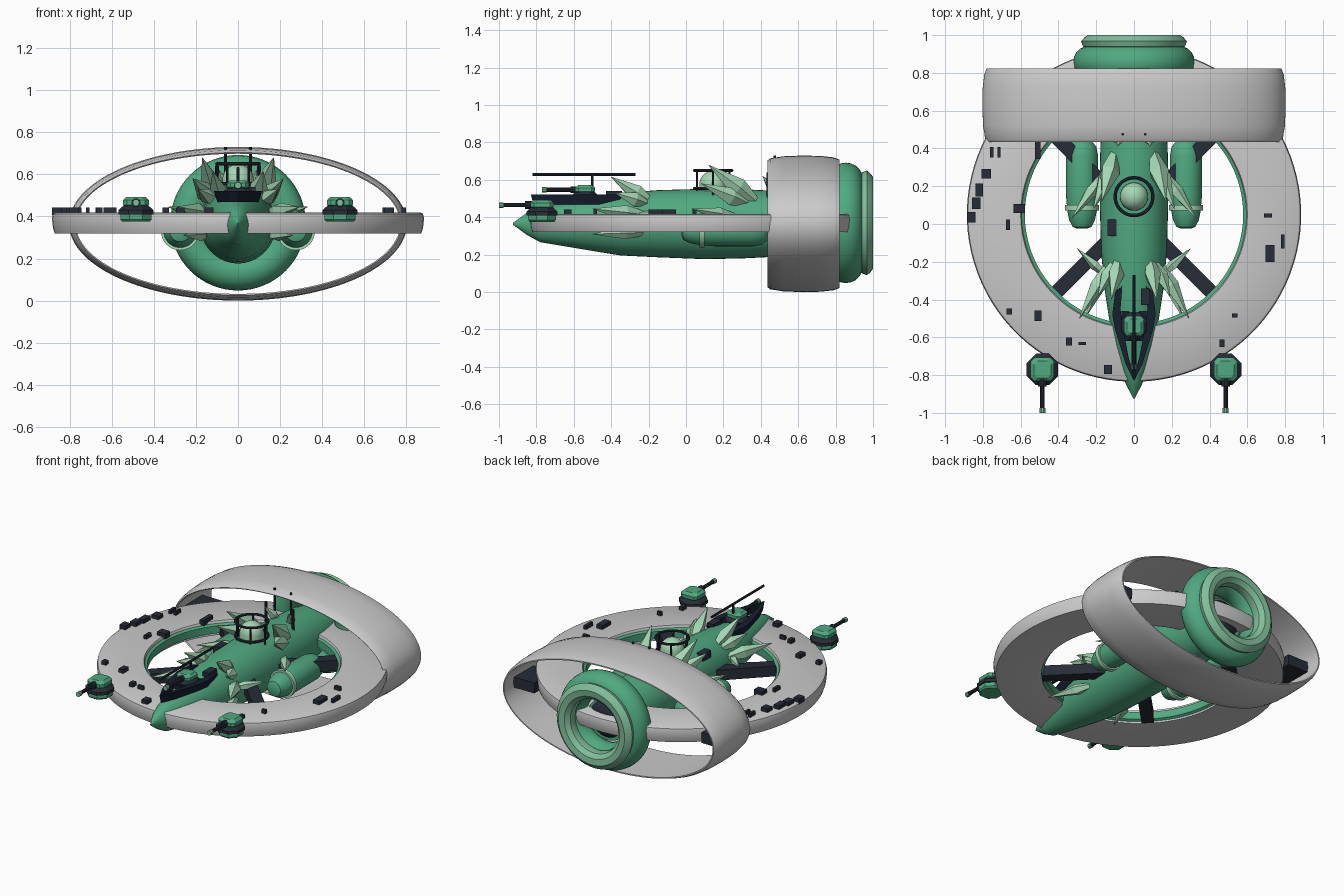
import bpy, bmesh
from math import sin, cos, pi, radians
from mathutils import Vector

if "Cube" in bpy.data.objects:
    bpy.data.objects.remove(bpy.data.objects["Cube"])


def material(name, rgb):
    m = bpy.data.materials.new(name)
    m.diffuse_color = (*rgb, 1)
    m.use_nodes = True
    m.node_tree.nodes["Principled BSDF"].inputs["Base Color"].default_value = m.diffuse_color
    return m


GREEN = material("green", (.08, .40, .22))
LIGHT = material("pale_green", (.38, .68, .46))
MID = material("mid_green", (.22, .52, .33))
DARK = material("dark", (.02, .025, .037))
NAVY = material("navy", (.008, .014, .028))


def finish(name, bm, mat, smooth):
    bmesh.ops.recalc_face_normals(bm, faces=bm.faces[:])
    me = bpy.data.meshes.new(name)
    bm.to_mesh(me)
    bm.free()
    ob = bpy.data.objects.new(name, me)
    bpy.context.collection.objects.link(ob)
    if mat:
        me.materials.append(mat)
    if smooth:
        bpy.ops.object.select_all(action='DESELECT')
        ob.select_set(True)
        bpy.context.view_layer.objects.active = ob
        bpy.ops.object.shade_smooth_by_angle(angle=radians(35))
    return ob


def skin(name, rings, mat=None, wrap=False, smooth=True):
    """Bridge closed rings of points; wrap joins last to first, otherwise cap the ends."""
    bm = bmesh.new()
    vs = [[bm.verts.new(p) for p in r] for r in rings]
    n = len(vs[0])
    pairs = list(zip(vs, vs[1:])) + ([(vs[-1], vs[0])] if wrap else [])
    for a, b in pairs:
        for i in range(n):
            j = (i + 1) % n
            bm.faces.new((a[i], a[j], b[j], b[i]))
    if not wrap:
        bm.faces.new(vs[0])
        bm.faces.new(vs[-1])
    return finish(name, bm, mat, smooth)


def ring_y(x, y, z, rx, rz, n=32):
    return [(x + rx * cos(2 * pi * i / n), y, z + rz * sin(2 * pi * i / n)) for i in range(n)]


def ring_z(x, y, z, r, n=32):
    return [(x + r * cos(2 * pi * (i + .5) / n), y + r * sin(2 * pi * (i + .5) / n), z) for i in range(n)]


def box(name, c, size, mat, rot=0):
    bm = bmesh.new()
    bmesh.ops.create_cube(bm, size=1)
    bmesh.ops.scale(bm, vec=size, verts=bm.verts)
    ob = finish(name, bm, mat, False)
    ob.location = c
    ob.rotation_euler.z = rot
    return ob


def spike(name, a, b, prof, mat, n, smooth):
    """Sweep (fraction, radius) profile from point a to point b."""
    a, b = Vector(a), Vector(b)
    q = (b - a).to_track_quat('Z', 'Y')
    rings = [[a + (b - a) * t + q @ Vector((r * cos(2 * pi * i / n), r * sin(2 * pi * i / n), 0))
              for i in range(n)] for t, r in prof]
    return skin(name, rings, mat, smooth=smooth)


def rod(name, a, b, r, mat=DARK, n=10):
    return spike(name, a, b, ((0, r), (1, r)), mat, n, True)


# main hull: y, half width, bottom z, top z
hull = [(-.925, .003, .36, .37), (-.85, .042, .305, .425), (-.78, .068, .267, .452), (-.65, .102, .245, .478),
        (-.5, .132, .22, .507), (-.35, .155, .196, .53), (-.15, .174, .186, .545), (.1, .181, .176, .552),
        (.3, .181, .18, .55), (.5, .175, .19, .54), (.7, .165, .205, .525), (.84, .14, .23, .50)]
skin("hull", [ring_y(0, y, (b + t) / 2, w, (t - b) / 2, 40) for y, w, b, t in hull], GREEN)

# flat ring deck and its green inner liner
CY = .05
skin("deck_ring", [ring_z(0, CY, z, r, 96) for r, z in
     ((.595, .325), (.62, .32), (.872, .32), (.88, .345), (.885, .39), (.88, .412), (.87, .418), (.60, .418), (.595, .41))],
     None, True)
skin("deck_ring_liner", [ring_z(0, CY, z, r, 96) for r, z in
     ((.578, .345), (.6, .335), (.6, .405), (.578, .395))], GREEN, True)

# upright oval ring: y, radial offset
foil = [(.435, -.008), (.45, .003), (.52, .014), (.62, .018), (.72, .016), (.79, .008), (.822, -.004),
        (.822, -.012), (.7, -.012), (.5, -.014), (.44, -.014)]
skin("oval_ring", [ring_y(0, y, .365, .785 + d, .347 + d, 128) for y, d in foil], None, True)

# engine: fat torus with a paler chamfered nozzle lip
skin("engine_torus", [ring_y(0, .855 + .09 * cos(t), .37, .235 + .087 * sin(t), .235 + .087 * sin(t), 64)
     for t in [2 * pi * k / 20 for k in range(20)]], GREEN, True)
skin("nozzle_lip", [ring_y(0, y, .37, r, r, 64) for r, y in
     ((.25, .93), (.27, .94), (.28, .968), (.262, .988), (.245, 1.0), (.205, .995), (.178, .97), (.172, .93), (.19, .89))],
     MID, True)
skin("engine_core", [ring_y(0, y, .37, r, r) for r, y in ((.13, .83), (.10, .86), (.05, .875))], DARK)

for s, side in ((-1, "left"), (1, "right")):
    # side pods with pale band
    pod = [(-.025, .025), (-.015, .05), (.02, .068), (.07, .078), (.15, .085), (.36, .085), (.41, .075), (.44, .05), (.45, .02)]
    skin(side + "_pod", [ring_y(s * .275, y, .33, r, r) for y, r in pod], GREEN)
    skin(side + "_pod_band", [ring_y(s * .275, y, .33, .091, .091) for y in (.072, .1)], LIGHT)
    # diagonal struts and ring pylons
    for f, end in ((-1, "front"), (1, "rear")):
        box(f"{side}_{end}_strut", (s * .29, CY + f * .29, .36), (.46, .075, .07), DARK, s * f * pi / 4)
    box(side + "_ring_pylon", (s * .705, .62, .365), (.17, .20, .07), DARK)
    # crystals: base, tip, width
    crystals = [((.08, -.17, .47), (.12, -.40, .615), .045), ((.11, -.2, .47), (.19, -.38, .53), .04),
                ((.10, .39, .47), (.17, .12, .68), .055), ((.10, .36, .46), (.215, .08, .58), .05),
                ((.13, -.2, .41), (.29, -.50, .445), .042), ((.13, -.2, .32), (.26, -.50, .31), .035),
                ((.14, -.28, .40), (.30, -.13, .43), .028), ((.15, .28, .40), (.33, .03, .445), .035),
                ((.05, .50, .51), (.09, .41, .62), .03)]
    for k, (a, b, w) in enumerate(crystals):
        spike(f"{side}_crystal_{k}", (s * a[0], *a[1:]), (s * b[0], *b[1:]),
              ((0, w * .35), (.42, w), (1, .001)), LIGHT, 5, False)
    # mast antennas
    rod(side + "_mast", (s * .06, .475, .5), (s * .06, .475, .73), .007)
    rod(side + "_short_mast", (s * .1, .44, .48), (s * .1, .44, .64), .009)


def turret(name, x, y, z, k, length):
    if z < .45:
        skin(name + "_foot", [ring_z(x, y, h, r, 8) for h, r in ((z - .04, .07), (z - .03, .08), (z, .08))], GREEN, smooth=False)
    skin(name + "_base", [ring_z(x, y, z + h * k, r * k, 8) for h, r in ((-.005, .09), (.015, .09), (.04, .06))], DARK, smooth=False)
    head = [(.03, .05), (.04, .062), (.062, .062), (.078, .045)]
    skin(name + "_head", [[(x + a * k, y + b * k, z + h * k) for a, b in
         ((-w, -w + .02), (-w + .02, -w), (w - .02, -w), (w, -w + .02), (w, w - .02), (w - .02, w), (-w + .02, w), (-w, w - .02))]
         for h, w in head], GREEN, smooth=False)
    zb = z + .05 * k
    rod(name + "_mantlet", (x, y - .05 * k, zb), (x, y - .09 * k, zb), .022 * k)
    rod(name + "_barrel", (x, y - .05, zb), (x, y - length + .02, zb), .012)
    rod(name + "_muzzle", (x, y - length + .025, zb), (x, y - length, zb), .016, MID)


turret("left_turret", -.485, -.77, .415, 1, .23)
turret("right_turret", .485, -.77, .415, 1, .23)
turret("nose_turret", 0, -.54, .505, .85, .23)

# dark V-shaped gun deck on the nose
outline = [(0, -.83), (.045, -.74), (.1, -.56), (.115, -.48), (.10, -.36)]
for s, side in ((-1, "left"), (1, "right")):
    rings = []
    for x, y in outline:
        xi, yi = x * .62, y + .03
        rings.append([(s * x * .85, y + .015, .468), (s * x, y, .522), (s * xi, yi, .522), (s * xi, yi, .468)])
    skin(side + "_gun_deck_edge", rings, NAVY, smooth=False)
box("gun_deck_pad", (0, -.54, .495), (.13, .16, .03), NAVY)
rod("long_gun", (0, -.82, .628), (0, -.27, .628), .008)
rod("long_gun_post", (0, -.5, .55), (0, -.5, .628), .007)

# sensor dome inside a railed cage
DY = .145
skin("dome", [ring_z(0, DY, .54, .075)] + [ring_z(0, DY, .575 + .073 * sin(t), .073 * cos(t) + .001)
     for t in [pi / 2 * k / 8 for k in range(9)]], LIGHT)
for nm, z, r in (("dome_rail", .65, .1), ("dome_base_ring", .555, .1)):
    skin(nm, [ring_z(0, DY, z + .008 * sin(t), r + .009 * cos(t), 40) for t in [pi * k / 4 for k in range(8)]], DARK, True)
for k in range(6):
    a = pi / 3 * k
    p = (.1 * cos(a), DY + .1 * sin(a))
    rod(f"dome_post_{k}", (*p, .52), (*p, .65), .006)

# small dark hatches on the deck: x, y, width, depth
hatches = [(-.835, .11, .045, .06), (-.783, .265, .05, .05), (-.753, .38, .018, .055), (-.715, .38, .016, .055),
           (-.82, .18, .04, .07), (-.608, .082, .062, .05), (-.667, -.003, .02, .055), (-.862, .035, .045, .055),
           (-.66, -.463, .03, .03), (-.508, -.485, .035, .055), (-.344, -.622, .03, .04), (-.275, -.632, .04, .017),
           (-.138, -.77, .042, .048), (.709, .045, .042, .02), (.788, -.092, .02, .075), (.72, -.156, .045, .09),
           (.534, -.485, .03, .02), (.466, -.632, .026, .04), (-.51, .395, .03, .1)]
for k, (x, y, w, d) in enumerate(hatches):
    box(f"deck_hatch_{k}", (x, y, .425), (w, d, .035), DARK)
for k, (x, y, z) in enumerate(((-.116, -.02, .50), (.06, -.385, .515))):
    box(f"hull_hatch_{k}", (x, y, z), (.048, .085, .05), DARK)
